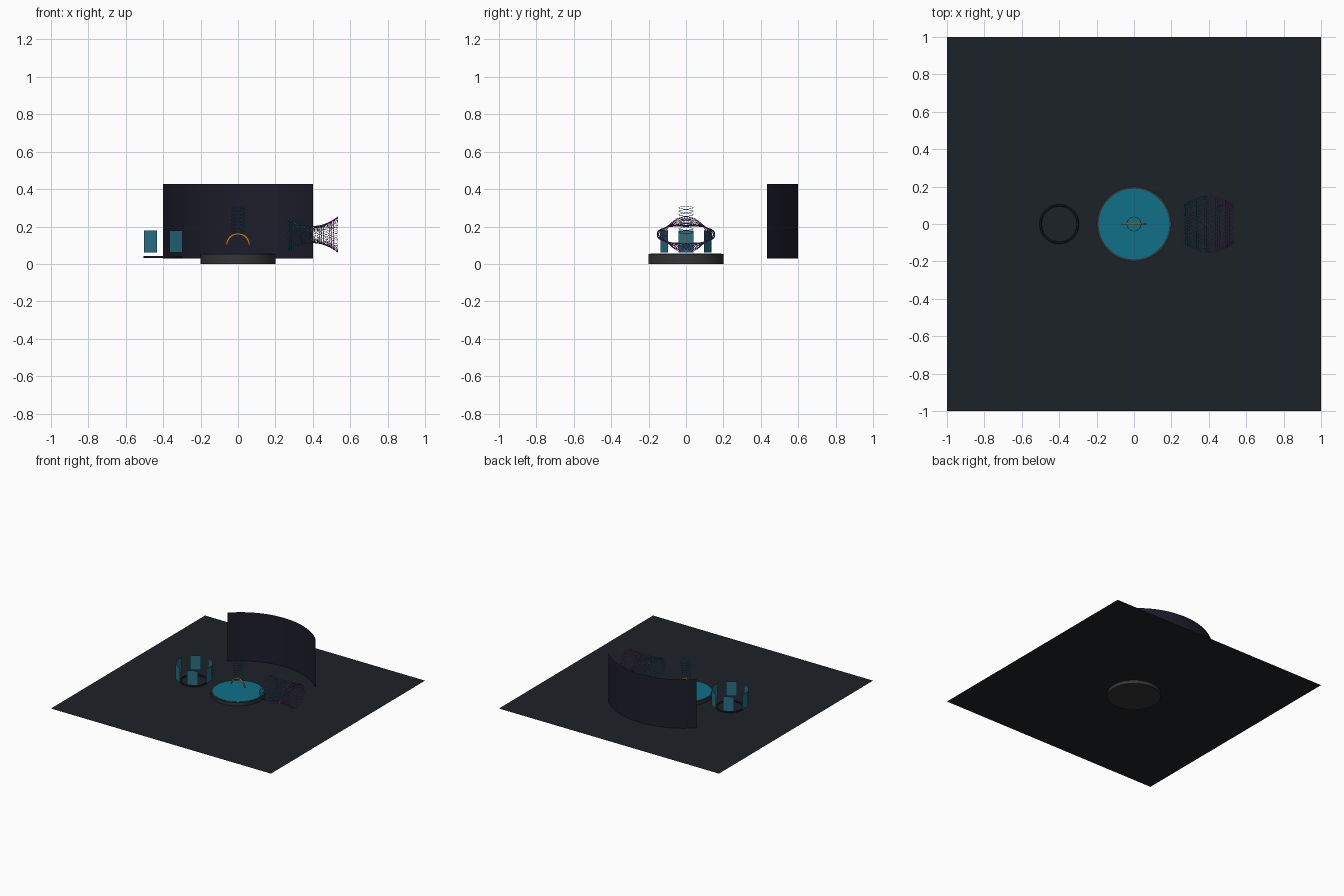
import bpy, bmesh
from math import sin, cos, pi, copysign

if "Cube" in bpy.data.objects:
    bpy.data.objects.remove(bpy.data.objects["Cube"])

FLOOR_Z = 0.028


def mat(name, r, g, b):
    m = bpy.data.materials.new(name)
    m.diffuse_color = (r, g, b, 1)
    m.use_nodes = True
    m.node_tree.nodes["Principled BSDF"].inputs["Base Color"].default_value = m.diffuse_color
    return m


FLOOR = mat("floor_slate", 0.012, 0.016, 0.022)
WALL = mat("wall_navy", 0.012, 0.012, 0.024)
DARK = mat("dark_grey", 0.035, 0.035, 0.035)
BLACK = mat("black", 0.012, 0.013, 0.02)
TEAL = mat("teal", 0.005, 0.16, 0.25)
GLASS = mat("panel_teal", 0.02, 0.16, 0.24)
ORANGE = mat("orange", 0.6, 0.22, 0.03)


def finish(o, name, material):
    o.name = name
    if material:
        o.data.materials.append(material)
    return o


def disc(name, r, z0, z1, material):
    bpy.ops.mesh.primitive_cylinder_add(vertices=64, radius=r, depth=z1 - z0,
                                        location=(0, 0, (z0 + z1) / 2))
    bpy.ops.object.shade_smooth_by_angle()
    return finish(bpy.context.object, name, material)


def grid_mesh(name, rows, closed=False):
    """Skin a list of equal-length point rows with quads."""
    n = len(rows[0])
    faces = []
    for i in range(len(rows) - 1):
        for j in range(n if closed else n - 1):
            k = (j + 1) % n
            faces.append((i * n + j, i * n + k, (i + 1) * n + k, (i + 1) * n + j))
    me = bpy.data.meshes.new(name)
    me.from_pydata([p for r in rows for p in r], [], faces)
    o = bpy.data.objects.new(name, me)
    bpy.context.collection.objects.link(o)
    return o


def wire(name, pts, radius, material, res=2):
    cu = bpy.data.curves.new(name, 'CURVE')
    cu.dimensions = '3D'
    cu.bevel_depth = radius
    cu.bevel_resolution = res
    cu.use_fill_caps = True
    sp = cu.splines.new('POLY')
    sp.points.add(len(pts) - 1)
    for p, co in zip(sp.points, pts):
        p.co = (*co, 1)
    o = bpy.data.objects.new(name, cu)
    bpy.context.collection.objects.link(o)
    return finish(o, name, material)


# Floor sheet
bpy.ops.mesh.primitive_plane_add(size=2, location=(0, 0, FLOOR_Z))
finish(bpy.context.object, "floor", FLOOR)

# Curved back wall: quarter arc sheet
R = 0.4 / sin(pi / 4)
arc = [pi / 4 + pi / 2 * i / 32 for i in range(33)]
wall = grid_mesh("curved_wall", [[(R * cos(a), 0.6 - R + R * sin(a), z) for a in arc]
                                 for z in (FLOOR_Z, FLOOR_Z + 0.4)])
wall.data.shade_smooth()
finish(wall, "curved_wall", WALL)

# Central platform with a teal top
disc("platform", 0.2, 0, 0.054, DARK)
disc("platform_top", 0.189, 0.05, 0.057, TEAL)

# Orange half arch above the platform
wire("arch", [(0.06 * cos(pi * i / 32), 0, 0.1 + 0.06 * sin(pi * i / 32))
              for i in range(33)], 0.006, ORANGE, 3)

# Fine double helix rising above the arch
for s in range(2):
    wire("helix_strand_%d" % s,
         [(0.038 * cos(t * 2 * pi / 24 + s * pi), 0.038 * sin(t * 2 * pi / 24 + s * pi),
           0.16 + 0.15 * t / 96) for t in range(97)], 0.0012, TEAL, 1)

# Left exhibit: base ring with six flat panels around it
bpy.ops.mesh.primitive_torus_add(major_radius=0.1, minor_radius=0.006, major_segments=48,
                                 minor_segments=12, location=(-0.4, 0, 0.037))
bpy.ops.object.shade_smooth_by_angle()
finish(bpy.context.object, "panel_ring_base", BLACK)
for i in range(6):
    a = i * pi / 3
    c, s = cos(a), sin(a)
    rows = [[(-0.4 + 0.135 * c - w * s, 0.135 * s + w * c, z) for w in (-0.04, 0.04)]
            for z in (0.06, 0.18)]
    finish(grid_mesh("panel_%d" % i, rows), "panel_%d" % i, GLASS)

# Right exhibit: wire-mesh tube, pinched in height and bulging in width at the middle
NX, NA, CZ = 24, 48, 0.157
rows = []
for i in range(NX + 1):
    u = -1 + 2 * i / NX
    half_y = 0.155 - 0.052 * abs(u) ** 1.6
    half_z = 0.045 + 0.051 * u * u
    e = 0.75 + 0.25 * abs(u)
    row = []
    for j in range(NA):
        a = 2 * pi * j / NA + 0.5 * u
        c, s = cos(a), sin(a)
        row.append((0.4 + 0.135 * u, half_y * copysign(abs(c) ** e, c),
                    CZ + half_z * copysign(abs(s) ** e, s)))
    rows.append(row)
tube = grid_mesh("mesh_tube", rows, closed=True)
BANDS = 6
for b in range(BANDS):
    t = (b / (BANDS - 1)) ** 1.5
    finish(tube, "mesh_tube", mat("tube_band_%d" % b, 0.01 + 0.3 * t, 0.2 - 0.18 * t, 0.27 + 0.06 * t))
for f in tube.data.polygons:
    f.material_index = min(BANDS - 1, f.index // NA * BANDS // NX)
mod = tube.modifiers.new("wire", 'WIREFRAME')
mod.thickness = 0.002
mod.use_even_offset = False
